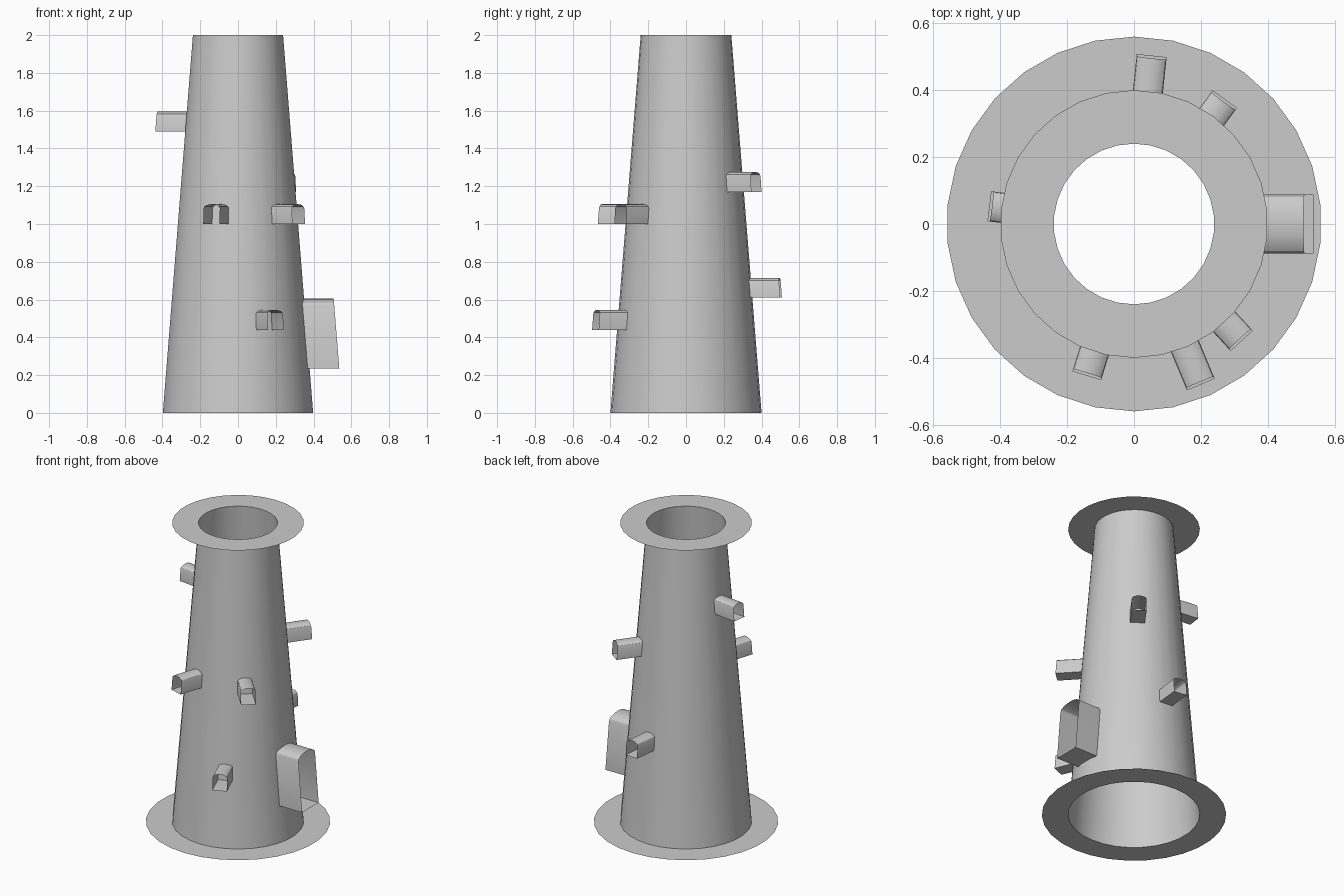
import bpy, bmesh
from math import sin, cos, pi, radians

if "Cube" in bpy.data.objects:
    bpy.data.objects.remove(bpy.data.objects["Cube"])

SIDES = 30
HEIGHT, R_BASE, R_TOP = 2.0, 0.40, 0.24
FLANGE, REACH = 0.16, 0.155


def wall_radius(z):
    return R_BASE + (R_TOP - R_BASE) * z / HEIGHT


def finish(name, bm):
    me = bpy.data.meshes.new(name)
    bm.to_mesh(me)
    bm.free()
    ob = bpy.data.objects.new(name, me)
    bpy.context.collection.objects.link(ob)
    bpy.ops.object.select_all(action='DESELECT')
    ob.select_set(True)
    bpy.context.view_layer.objects.active = ob
    bpy.ops.object.shade_smooth_by_angle(angle=radians(30))
    return ob


def band(name, r0, z0, r1, z1):
    """Open surface of revolution between two circles."""
    bm = bmesh.new()
    rings = [[bm.verts.new((r * cos(2 * pi * (i + 0.5) / SIDES),
                            r * sin(2 * pi * (i + 0.5) / SIDES), z))
              for i in range(SIDES)] for r, z in ((r0, z0), (r1, z1))]
    a, b = rings
    for i in range(SIDES):
        j = (i + 1) % SIDES
        bm.faces.new((a[i], a[j], b[j], b[i]))
    return finish(name, bm)


def opening(name, angle, z0, width, height, rise):
    """Arched tube, open at its outer end, whose mouth follows the wall slope."""
    half, steps = width / 2, 8
    profile = [(-half, z0), (half, z0)]
    for k in range(steps + 1):
        t = pi * k / steps
        profile.append((half * cos(t), z0 + height - rise + rise * sin(t)))
    c, s = cos(radians(angle)), sin(radians(angle))
    bm = bmesh.new()
    inner, outer = [], []
    for y, z in profile:
        # inner end sits on the round wall, outer end is flat
        r = wall_radius(z)
        for x, loop in (((r * r - y * y) ** 0.5 - 0.006, inner), (r + REACH, outer)):
            loop.append(bm.verts.new((x * c - y * s, x * s + y * c, z)))
    n = len(profile)
    for i in range(n):
        j = (i + 1) % n
        bm.faces.new((inner[i], outer[i], outer[j], inner[j]))
    bmesh.ops.recalc_face_normals(bm, faces=bm.faces)
    # make the tube face outward: its floor must point down
    bm.normal_update()
    bm.faces.ensure_lookup_table()
    if bm.faces[0].normal.z > 0:
        bmesh.ops.reverse_faces(bm, faces=bm.faces)
    return finish(name, bm)


# tapered tower wall
band("tower_wall", R_BASE, 0, R_TOP, HEIGHT)
# flat rings at foot and top
band("base_flange", R_BASE + FLANGE, 0, R_BASE, 0)
band("top_flange", R_TOP + FLANGE, HEIGHT, R_TOP, HEIGHT)

# door and window surrounds
opening("door_surround", 0, 0.235, 0.175, 0.37, 0.037)
for i, (angle, z) in enumerate([(84, 0.61), (54, 1.17), (173, 1.49),
                                (252.7, 1.0), (292.6, 0.44), (312.7, 1.0)]):
    opening(f"window_surround_{i + 1}", angle, z, 0.09, 0.105, 0.022)
